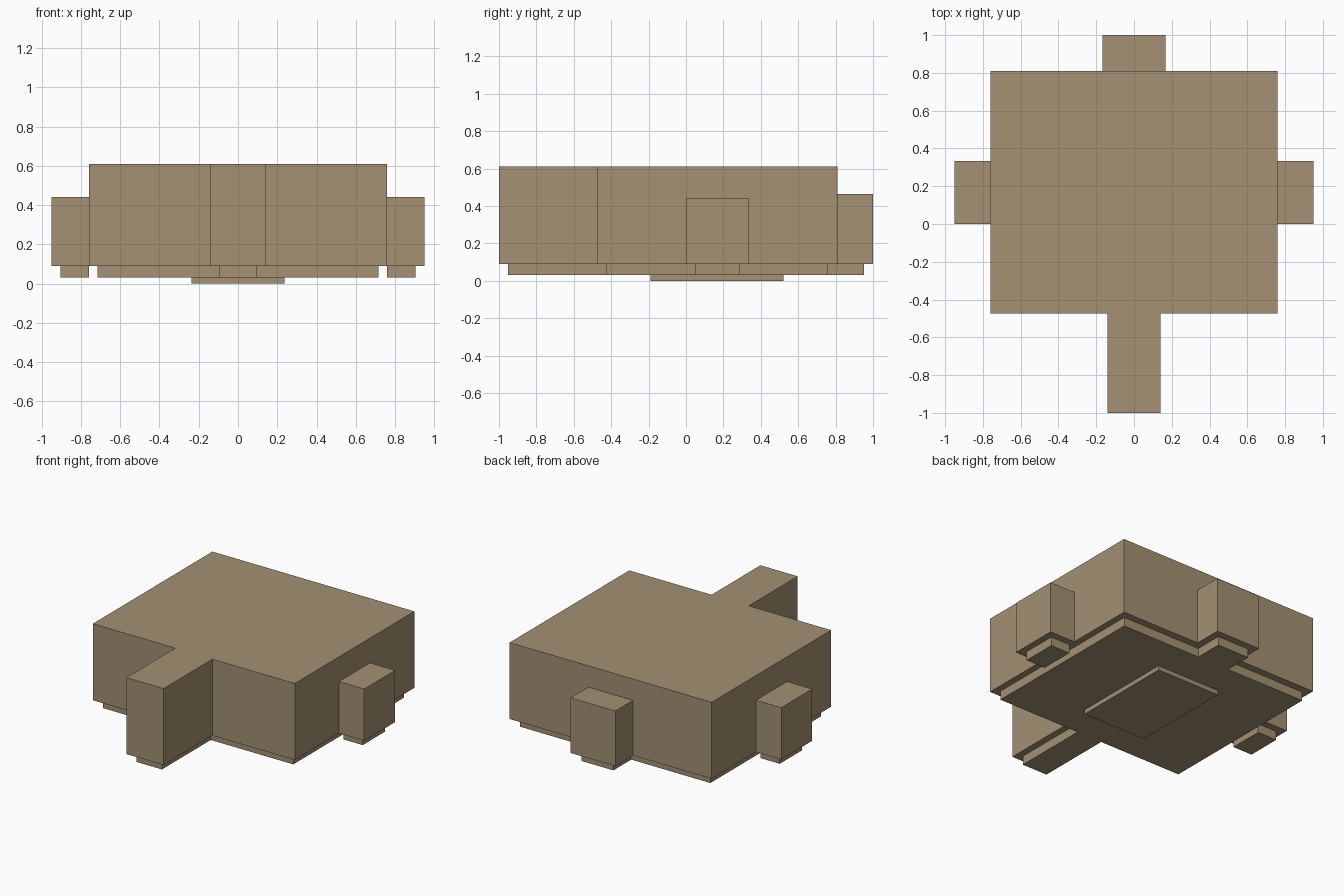
import bpy
import bmesh

cube = bpy.data.objects.get("Cube")
if cube:
    bpy.data.objects.remove(cube, do_unlink=True)

# Single flat colour
tan = bpy.data.materials.new("tan")
tan.use_nodes = True
colour = (0.366, 0.283, 0.171, 1)
tan.diffuse_color = colour
tan.node_tree.nodes["Principled BSDF"].inputs["Base Color"].default_value = colour


def prism(name, outline, z0, z1):
    """Extrude a counter-clockwise plan outline from z0 up to z1."""
    bm = bmesh.new()
    face = bm.faces.new([bm.verts.new((x, y, z0)) for x, y in outline])
    result = bmesh.ops.extrude_face_region(bm, geom=[face], use_keep_orig=True)
    for item in result["geom"]:
        if isinstance(item, bmesh.types.BMVert):
            item.co.z = z1
    bmesh.ops.recalc_face_normals(bm, faces=bm.faces)
    mesh = bpy.data.meshes.new(name)
    bm.to_mesh(mesh)
    bm.free()
    mesh.materials.append(tan)
    obj = bpy.data.objects.new(name, mesh)
    bpy.context.collection.objects.link(obj)
    return obj


def mirrored(half):
    """Complete a right-hand half outline across x = 0."""
    return half + [(-x, y) for x, y in reversed(half)]


def box(name, x0, x1, y0, y1, z0, z1):
    return prism(name, [(x0, y0), (x1, y0), (x1, y1), (x0, y1)], z0, z1)


FOOT, FLOOR, TOP = 0.03, 0.09, 0.61

# Main block with its full-height front arm
prism("main_body", mirrored([(0.14, -1), (0.14, -0.475), (0.76, -0.475), (0.76, 0.81)]),
      FLOOR, TOP)

# Lower arms on the back and both sides
box("back_arm", -0.168, 0.168, 0.81, 1, FLOOR, 0.465)
for side, s in (("left", 1), ("right", -1)):
    box(side + "_arm", *sorted((0.76 * s, 0.95 * s)), 0, 0.333, FLOOR, 0.442)
    box(side + "_foot", *sorted((0.76 * s, 0.905 * s)), 0.048, 0.285, FOOT, FLOOR)

# Inset base slab reaching under the front and back arms
prism("base_slab", mirrored([(0.095, -0.953), (0.095, -0.428), (0.716, -0.428),
                             (0.716, 0.76), (0.12, 0.76), (0.12, 0.952)]), FOOT, FLOOR)

# Thin plate under the centre
box("bottom_plate", -0.238, 0.238, -0.19, 0.52, 0, FOOT)
